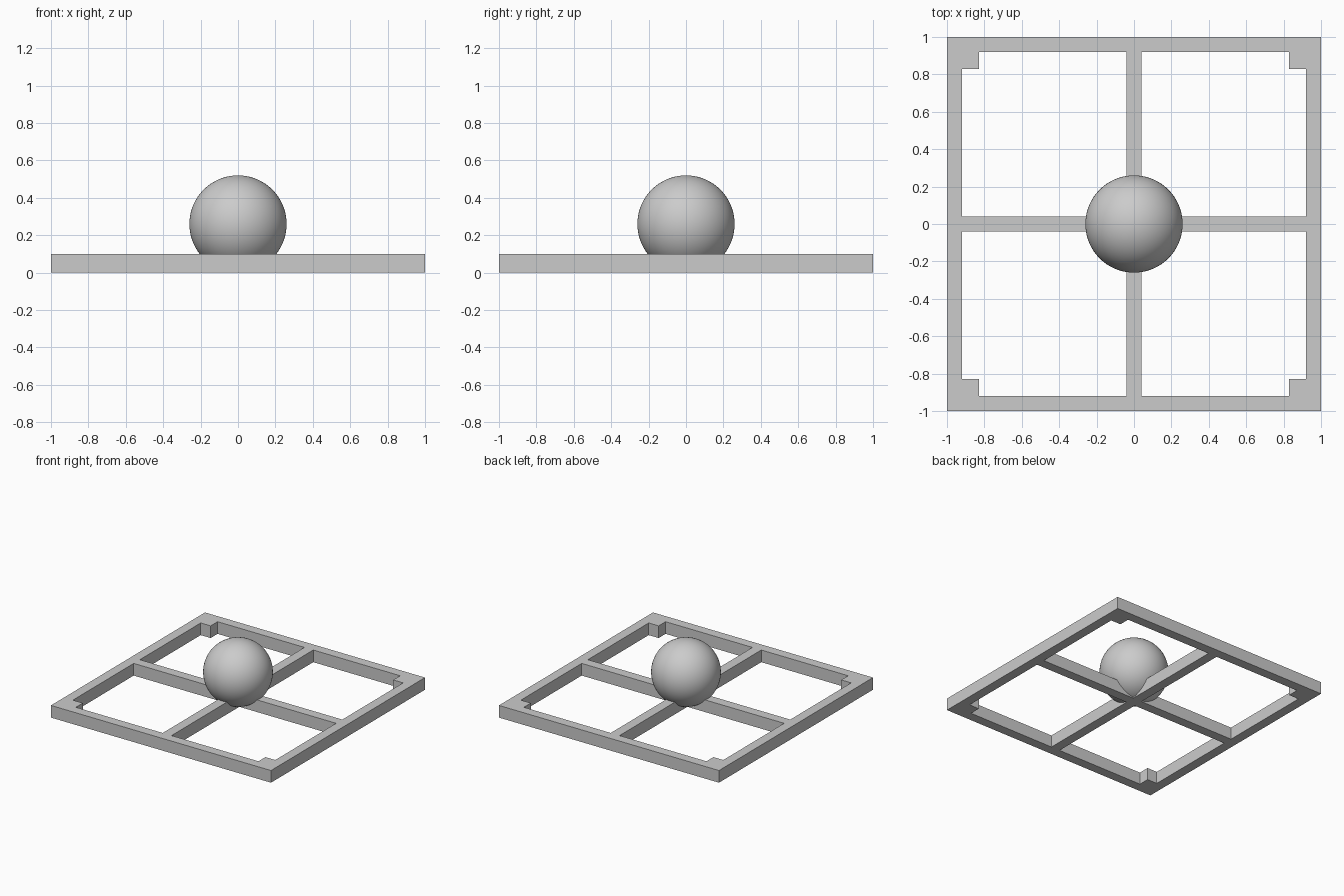
import bpy
import bmesh

cube = bpy.data.objects.get("Cube")
if cube:
    bpy.data.objects.remove(cube, do_unlink=True)

HEIGHT = 0.1      # frame thickness
INNER = 0.92      # inner edge of the rim
NOTCH = 0.83      # inner edge of the corner blocks
BAR = 0.04        # half width of the cross bars
RADIUS = 0.26     # ball

grey = bpy.data.materials.new("plain grey")
grey.use_nodes = True
colour = (0.6, 0.6, 0.6, 1)
grey.diffuse_color = colour
grey.node_tree.nodes["Principled BSDF"].inputs["Base Color"].default_value = colour


def add_outline(curve, points):
    """Add one closed polygon to a filled flat curve."""
    spline = curve.splines.new("POLY")
    spline.points.add(len(points) - 1)
    for point, (x, y) in zip(spline.points, points):
        point.co = (x, y, 0, 1)
    spline.use_cyclic_u = True
    spline.use_smooth = False


# Square frame: rim, cross bars and corner blocks as one filled outline
outline = bpy.data.curves.new("frame_outline", "CURVE")
outline.dimensions = "2D"
outline.fill_mode = "BOTH"
outline.extrude = HEIGHT / 2
add_outline(outline, [(-1, -1), (1, -1), (1, 1), (-1, 1)])

# One notched opening per quarter
opening = [(BAR, BAR), (INNER, BAR), (INNER, NOTCH),
           (NOTCH, NOTCH), (NOTCH, INNER), (BAR, INNER)]
for sx in (-1, 1):
    for sy in (-1, 1):
        add_outline(outline, [(x * sx, y * sy) for x, y in opening])

frame = bpy.data.objects.new("square_frame", outline)
bpy.context.collection.objects.link(frame)
bpy.ops.object.select_all(action="DESELECT")
frame.select_set(True)
bpy.context.view_layer.objects.active = frame
bpy.ops.object.convert(target="MESH")
frame = bpy.context.object

# Weld the caps to the walls and stand the frame on the floor
bm = bmesh.new()
bm.from_mesh(frame.data)
bmesh.ops.remove_doubles(bm, verts=bm.verts, dist=0.0001)
bmesh.ops.dissolve_limit(bm, angle_limit=0.01, verts=bm.verts, edges=bm.edges)
bmesh.ops.recalc_face_normals(bm, faces=bm.faces)
bmesh.ops.translate(bm, verts=bm.verts, vec=(0, 0, HEIGHT / 2))
for face in bm.faces:
    face.smooth = False
bm.to_mesh(frame.data)
bm.free()
frame.data.materials.clear()
frame.data.materials.append(grey)

# Ball resting in the middle of the cross
bpy.ops.mesh.primitive_uv_sphere_add(segments=64, ring_count=32, radius=RADIUS,
                                     location=(0, 0, RADIUS))
ball = bpy.context.object
ball.name = "ball"
ball.data.materials.append(grey)
bpy.ops.object.shade_smooth_by_angle()
